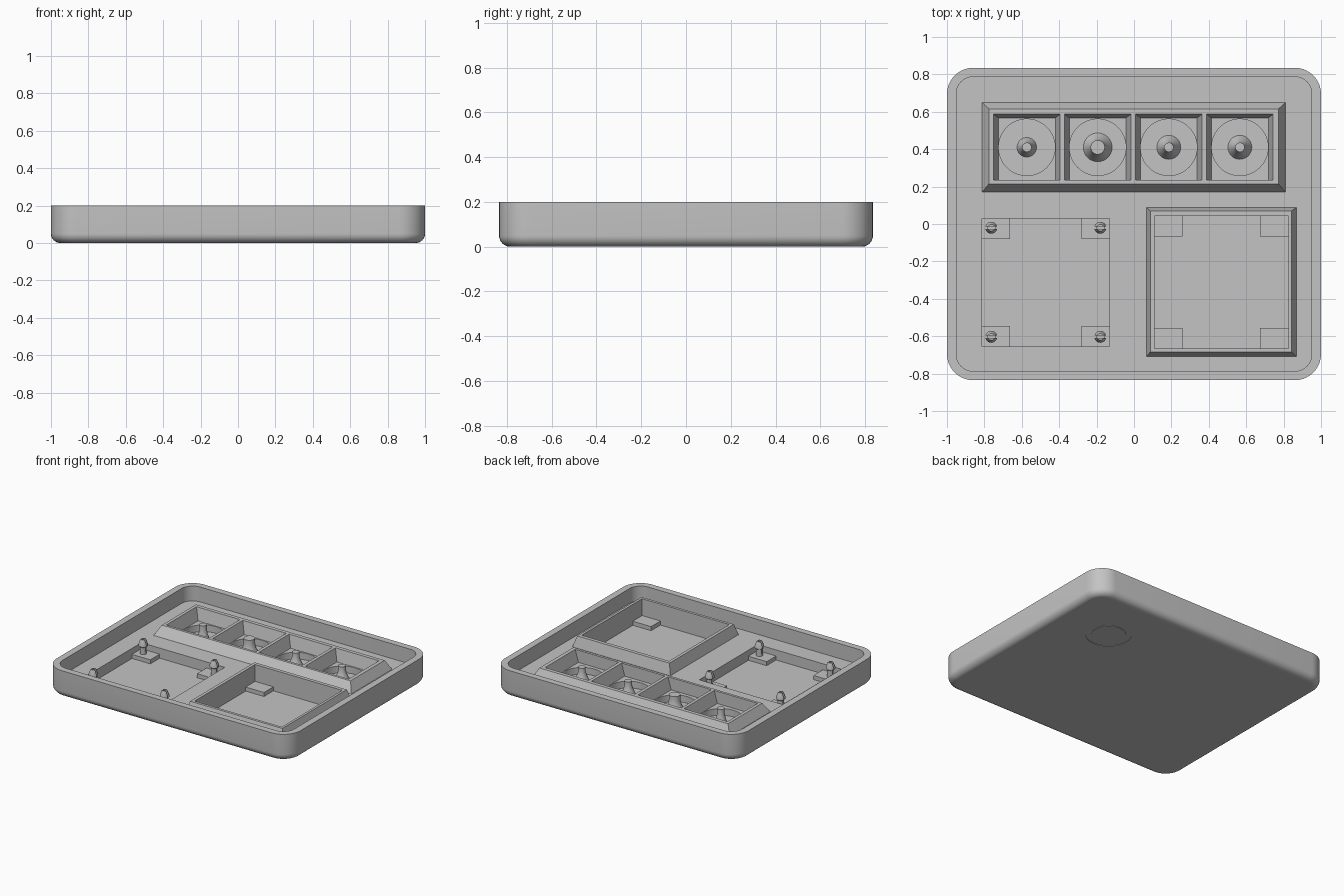
import bpy, bmesh, math

cube = bpy.data.objects.get("Cube")
if cube:
    bpy.data.objects.remove(cube, do_unlink=True)

grey = bpy.data.materials.new("plain_grey")
grey.use_nodes = True
grey.diffuse_color = (0.55, 0.55, 0.55, 1)
grey.node_tree.nodes["Principled BSDF"].inputs["Base Color"].default_value = grey.diffuse_color

FLOOR, BASE, PAD_TOP = 0.09, 0.015, 0.045


def loft(name, rings):
    """Skin a stack of closed rings and cap both ends."""
    bm = bmesh.new()
    loops = [[bm.verts.new(p) for p in ring] for ring in rings]
    n = len(loops[0])
    for a, b in zip(loops, loops[1:]):
        for i in range(n):
            j = (i + 1) % n
            bm.faces.new((a[i], a[j], b[j], b[i]))
    bm.faces.new(loops[0][::-1])
    bm.faces.new(loops[-1])
    bmesh.ops.recalc_face_normals(bm, faces=bm.faces)
    mesh = bpy.data.meshes.new(name)
    bm.to_mesh(mesh)
    bm.free()
    mesh.materials.append(grey)
    ob = bpy.data.objects.new(name, mesh)
    bpy.context.collection.objects.link(ob)
    return ob


def rect(x0, x1, y0, y1, z):
    return [(x0, y0, z), (x1, y0, z), (x1, y1, z), (x0, y1, z)]


def round_rect(hx, hy, r, z, seg=10):
    pts = []
    for k, (sx, sy) in enumerate(((1, 1), (-1, 1), (-1, -1), (1, -1))):
        for i in range(seg + 1):
            t = (k + i / seg) * math.pi / 2
            pts.append((sx * (hx - r) + r * math.cos(t), sy * (hy - r) + r * math.sin(t), z))
    return pts


def box(name, x0, x1, y0, y1, z0, z1):
    return loft(name, [rect(x0, x1, y0, y1, z0), rect(x0, x1, y0, y1, z1)])


def lathe(name, x, y, profile, n=32):
    turn = [2 * math.pi * i / n for i in range(n)]
    return loft(name, [[(x + r * math.cos(t), y + r * math.sin(t), z) for t in turn]
                       for r, z in profile])


def cut(ob, cutters):
    for c in cutters:
        c.hide_render = True
        mod = ob.modifiers.new("cut", "BOOLEAN")
        mod.operation, mod.solver, mod.object = "DIFFERENCE", "EXACT", c
    bpy.context.view_layer.update()
    graph = bpy.context.evaluated_depsgraph_get()
    mesh = bpy.data.meshes.new_from_object(ob.evaluated_get(graph))
    ob.modifiers.clear()
    ob.data = mesh


def smooth(ob):
    bpy.ops.object.select_all(action="DESELECT")
    ob.select_set(True)
    bpy.context.view_layer.objects.active = ob
    bpy.ops.object.shade_smooth_by_angle(angle=math.radians(30))


# Tray shell with rounded lower edge, rim and inner floor
R = 0.05
rings = [round_rect(0.94, 0.775, 0.08, 0)]
for i in range(9):
    t = i / 8 * math.pi / 2
    inset = R * (1 - math.sin(t))
    rings.append(round_rect(1 - inset, 0.835 - inset, 0.14 - inset, R * (1 - math.cos(t))))
rings += [round_rect(1, 0.835, 0.14, 0.2), round_rect(0.95, 0.787, 0.09, 0.2),
          round_rect(0.95, 0.787, 0.09, FLOOR)]
tray = loft("tray", rings)

# Raised frames with sloping outer sides
KEY_Y = 0.41
key_frame = loft("key_frame", [rect(-0.813, 0.81, 0.17, 0.65, FLOOR - 0.002),
                               rect(-0.775, 0.772, 0.215, 0.615, 0.16)])
square_frame = loft("square_frame", [rect(0.065, 0.87, -0.71, 0.09, FLOOR - 0.002),
                                     rect(0.087, 0.843, -0.685, 0.07, 0.17)])

# Cutters: four key pockets, each with a round well
key_x = [-0.573, -0.194, 0.186, 0.566]
pockets, wells = [], []
for x in key_x:
    pockets.append(loft("pocket_cutter", [
        rect(x - 0.152, x + 0.152, KEY_Y - 0.176, KEY_Y + 0.157, 0.07),
        rect(x - 0.178, x + 0.178, KEY_Y - 0.176, KEY_Y + 0.177, 0.16),
        rect(x - 0.178, x + 0.178, KEY_Y - 0.176, KEY_Y + 0.177, 0.3)]))
    wells.append(lathe("well_cutter", x, KEY_Y, [(0.151, 0.02), (0.151, 0.1)], 48))

# Cutters: two square recesses and a fine ring groove underneath
left_bay = (0.11, 0.825, -0.665, 0.043)
right_bay = (-0.813, -0.13, -0.655, 0.03)
bays = [box("bay_cutter", *b, BASE, 0.3) for b in (left_bay, right_bay)]
groove = lathe("groove_cutter", key_x[-1], KEY_Y, [(0.155, -0.1), (0.155, 0.003)], 48)
core = lathe("groove_core", key_x[-1], KEY_Y, [(0.115, -0.2), (0.115, 0.1)], 48)
cut(groove, [core])

cut(key_frame, pockets)
cut(square_frame, bays[:1])
cut(tray, pockets + wells + bays + [groove])
for c in pockets + wells + bays + [groove, core]:
    bpy.data.objects.remove(c, do_unlink=True)

# Tapered posts in the wells
posts = [lathe("key_post", x, KEY_Y, [(r, 0.018), (0.6 * r, 0.07), (top, 0.11), (top, 0.145)])
         for x, r, top in zip(key_x, (0.053, 0.078, 0.065, 0.065), (0.025, 0.038, 0.025, 0.025))]

# Corner pads in both bays
for x0, x1, y0, y1 in (left_bay, right_bay):
    for px in (x0, x1 - 0.15):
        for py in (y0, y1 - 0.11):
            box("corner_pad", px, px + 0.15, py, py + 0.11, BASE - 0.005, PAD_TOP)

# Split snap pins on the pads of one bay
pins = []
for x in (-0.763, -0.18):
    for y in (-0.02, -0.603):
        pin = lathe("snap_pin", x, y, [(0.023, PAD_TOP - 0.005), (0.023, 0.095), (0.032, 0.102),
                                       (0.032, 0.115), (0.018, 0.15)], 24)
        slot = box("slot_cutter", x - 0.1, x + 0.1, y - 0.007, y + 0.007, 0.06, 0.2)
        cut(pin, [slot])
        bpy.data.objects.remove(slot, do_unlink=True)
        pins.append(pin)

for ob in [tray] + posts + pins:
    smooth(ob)
